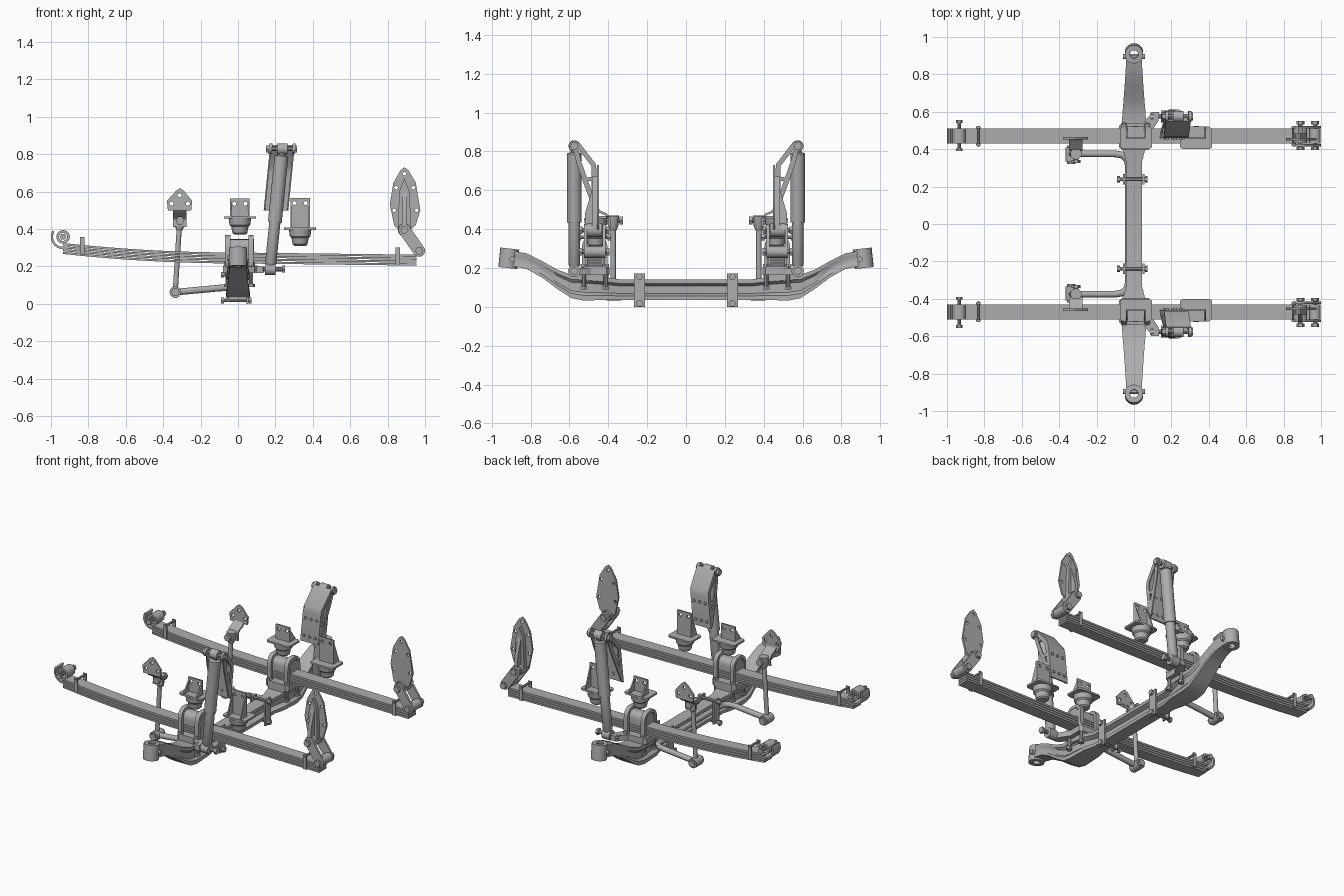
import bpy, bmesh, math
from mathutils import Vector

cube = bpy.data.objects.get("Cube")
if cube:
    bpy.data.objects.remove(cube)

steel = bpy.data.materials.new("grey_steel")
steel.use_nodes = True
GREY = (0.42, 0.42, 0.42, 1)
steel.diffuse_color = GREY
steel.node_tree.nodes["Principled BSDF"].inputs["Base Color"].default_value = GREY


def finish(name, bm, mirror=True):
    """Turn a bmesh into a shaded object, mirrored across the centre line."""
    bmesh.ops.recalc_face_normals(bm, faces=bm.faces)
    me = bpy.data.meshes.new(name)
    bm.to_mesh(me)
    bm.free()
    me.materials.append(steel)
    me.shade_smooth()
    me.set_sharp_from_angle(angle=math.radians(35))
    ob = bpy.data.objects.new(name, me)
    bpy.context.collection.objects.link(ob)
    if mirror:
        mod = ob.modifiers.new("Mirror", 'MIRROR')
        mod.use_axis = (False, True, False)
    return ob


def circle(u, v, r, n=12):
    return [(u + r * math.cos(math.tau * i / n), v + r * math.sin(math.tau * i / n)) for i in range(n)]


def prism(bm, pts, axis, a, b, holes=()):
    """Extrude an outline (with optional round holes) along one axis."""
    place = {'x': lambda p: (a, *p), 'y': lambda p: (p[0], a, p[1]), 'z': lambda p: (*p, a)}[axis]
    edges = []
    for loop in [pts] + [circle(*h) for h in holes]:
        vs = [bm.verts.new(place(p)) for p in loop]
        edges += [bm.edges.new((vs[i - 1], vs[i])) for i in range(len(vs))]
    fill = bmesh.ops.triangle_fill(bm, edges=edges, use_beauty=True)
    faces = [f for f in fill["geom"] if isinstance(f, bmesh.types.BMFace)]
    out = bmesh.ops.extrude_face_region(bm, geom=faces, use_keep_orig=True)
    step = Vector([(b - a) * (axis == k) for k in 'xyz'])
    bmesh.ops.translate(bm, vec=step, verts=[v for v in out["geom"] if isinstance(v, bmesh.types.BMVert)])


def box(bm, x0, x1, y0, y1, z0, z1):
    prism(bm, [(x0, y0), (x1, y0), (x1, y1), (x0, y1)], 'z', z0, z1)


def ribbon(bm, path, t, axis, a, b):
    """Bent strip of thickness t following a 2D path."""
    ps = [Vector(p) for p in path]
    left, right = [], []
    for i, p in enumerate(ps):
        d = (ps[min(i + 1, len(ps) - 1)] - ps[max(i - 1, 0)]).normalized() * t / 2
        left.append((p.x - d.y, p.y + d.x))
        right.append((p.x + d.y, p.y - d.x))
    prism(bm, left + right[::-1], axis, a, b)


def lathe(bm, p, q, profile, n=20, closed=False):
    """Revolve (distance fraction, radius) pairs round the line from p to q."""
    p, q = Vector(p), Vector(q)
    rot = (q - p).to_track_quat('Z', 'Y')
    rings = []
    for t, r in profile:
        c = p.lerp(q, t)
        rings.append([bm.verts.new(c + rot @ Vector((u, v, 0))) for u, v in circle(0, 0, r, n)])
    pairs = list(zip(rings, rings[1:] + rings[:1])) if closed else list(zip(rings, rings[1:]))
    for r0, r1 in pairs:
        for i in range(n):
            bm.faces.new((r0[i - 1], r0[i], r1[i], r1[i - 1]))
    if not closed:
        bm.faces.new(rings[0][::-1])
        bm.faces.new(rings[-1])


def rod(bm, p, q, r, n=14):
    lathe(bm, p, q, [(0, r), (1, r)], n)


def tube(bm, p, q, r, hole, n=20):
    lathe(bm, p, q, [(0, hole), (0, r), (1, r), (1, hole)], n, True)


def bolt(bm, p, q, r):
    """Pin with a hexagonal head at both ends."""
    rod(bm, p, q, r, 10)
    p, q = Vector(p), Vector(q)
    d = (q - p).normalized() * r * 1.4
    rod(bm, p, p + d, r * 1.8, 6)
    rod(bm, q - d, q, r * 1.8, 6)


MID = 0.47   # centre line of each spring

# Forged axle beam: I-section lofted along y, thickening into the raised arms
bm = bmesh.new()
stations = [  # y, bottom, top, half width, web share
    (0, .035, .14, .042, .3), (.33, .035, .14, .042, .3), (.4, .035, .15, .06, .5),
    (.53, .033, .165, .065, .8), (.59, .045, .165, .062, .8), (.66, .09, .19, .056, .8),
    (.74, .15, .235, .05, .85), (.82, .195, .275, .045, .9), (.9, .21, .29, .04, .95)]
rings = []
for y, lo, hi, w, share in stations:
    web, f = w * share, (hi - lo) * .2
    half = [(w, lo), (w, lo + f), (web, lo + f * 1.6), (web, hi - f * 1.6), (w, hi - f), (w, hi)]
    outline = half + [(-x, z) for x, z in half[::-1]]
    rings.append([bm.verts.new((x, y, z)) for x, z in outline])
for r0, r1 in zip(rings, rings[1:]):
    for i in range(len(r0)):
        bm.faces.new((r0[i - 1], r0[i], r1[i], r1[i - 1]))
finish("axle_beam", bm)

# Kingpin bosses with stop lugs
bm = bmesh.new()
tube(bm, (0, .918, .2), (0, .907, .3), .049, .022)
rod(bm, (-.06, .895, .245), (.06, .895, .245), .014)
finish("kingpin_boss", bm)

# Spring seat on the axle
bm = bmesh.new()
prism(bm, [(-.08, .41), (-.06, .395), (.07, .395), (.09, .41), (.09, .525), (.07, .54), (-.06, .54), (-.08, .525)],
      'z', .165, .205)
box(bm, -.055, .06, .4, .54, .13, .17)
finish("spring_seat", bm)

# Leaf pack
def leaf_z(x):
    return .268 + (.058 * x * x if x < 0 else -.012 * x) 

for i in range(4):
    bm = bmesh.new()
    path = [(x / 10, leaf_z(x / 10) - .0155 * i) for x in range(-9, 10)]
    path = [(-.935, leaf_z(-.935) - .0155 * i)] + path + [(.955, leaf_z(.955) - .0155 * i)]
    if i == 1:   # wrapper curl round the front eye
        path = [(-.935 + .06 * math.cos(a), .358 + .06 * math.sin(a))
                for a in [math.radians(150 + 15 * k) for k in range(8)]] + path[1:]
    ribbon(bm, path, .012, 'y', MID - .04, MID + .04)
    finish("spring_leaf_%d" % (i + 1), bm)

# Spring eyes, pins and clips
bm = bmesh.new()
tube(bm, (-.935, .43, .358), (-.935, .51, .358), .036, .022)
tube(bm, (.968, .43, .283), (.968, .51, .283), .03, .012)
bolt(bm, (-.935, .39, .358), (-.935, .555, .358), .01)
finish("spring_eyes", bm)
bm = bmesh.new()
for x, z in ((-.832, .263), (.855, .205)):
    for y in (.42, .512):
        box(bm, x - .012, x + .012, y, y + .008, z, z + .095)
    box(bm, x - .012, x + .012, .42, .52, z, z + .008)
    rod(bm, (x, .415, z + .085), (x, .525, z + .085), .008, 8)
finish("spring_clips", bm)

# Arched clamp block and U-bolts over the springs
def arch(w, top, bottom):
    return [(MID + w, bottom)] + [(MID + w * math.copysign(abs(math.cos(a)) ** .6, math.cos(a)), top - w + w * math.sin(a))
            for a in [math.pi * k / 12 for k in range(13)]] + [(MID - w, bottom)]

bm = bmesh.new()
prism(bm, arch(.045, .345, .274), 'x', -.06, .085)
finish("clamp_block", bm)
bm = bmesh.new()
for x in (-.055, .07):
    ribbon(bm, arch(.056, .358, .2), .02, 'x', x - .014, x + .014)
    for y in (MID - .056, MID + .056):
        bolt(bm, (x, y, .09), (x, y, .22), .011)
finish("u_bolts", bm)

# Anti-roll bar, bent from short rods and balls
bm = bmesh.new()
bend = [(-.335, .375, .062), (-.1, .375, .084), (-.06, .368, .086), (-.037, .345, .087), (-.03, .31, .087), (-.03, 0, .087)]
for p, q in zip(bend, bend[1:]):
    rod(bm, p, q, .018)
    ball = bmesh.ops.create_uvsphere(bm, u_segments=12, v_segments=8, radius=.018)
    bmesh.ops.translate(bm, verts=ball["verts"], vec=q if q[1] else p)
finish("anti_roll_bar", bm)

# Bar clamps on the beam
bm = bmesh.new()
box(bm, .045, .056, .21, .268, 0, .172)
box(bm, -.058, -.047, .21, .268, .01, .165)
for z in (.018, .155):
    bolt(bm, (-.09, .239, z), (.072, .239, z), .01)
finish("bar_clamp", bm)

# Drop links
bm = bmesh.new()
rod(bm, (-.335, .375, .07), (-.312, .375, .44), .014)
lathe(bm, (-.314, .375, .39), (-.31, .375, .47), [(0, .014), (.3, .026), (1, .03)])
rod(bm, (-.335, .335, .062), (-.335, .41, .062), .031)
bolt(bm, (-.31, .325, .445), (-.31, .42, .445), .013)
bolt(bm, (-.335, .32, .062), (-.335, .42, .062), .013)
finish("drop_link", bm)

# Drop link brackets: diamond plate with a bent foot
bm = bmesh.new()
prism(bm, [(-.31, .618), (-.33, .605), (-.38, .55), (-.375, .5), (-.25, .5), (-.245, .55), (-.29, .605)], 'y', .452, .464,
      [(-.312, .58, .011), (-.355, .535, .011), (-.268, .535, .011)])
ribbon(bm, [(.458, .51), (.445, .49), (.41, .475), (.395, .455), (.395, .41)], .012, 'x', -.348, -.275)
finish("link_bracket", bm)

# Bump stops: rubber cone, flange, gussets and drilled plate
for name, x, z, top in (("axle_bump_stop", .01, .455, .562), ("rear_bump_stop", .332, .395, .565)):
    bm = bmesh.new()
    lathe(bm, (x, .465, z - .085), (x, .465, z), [(0, .03), (.1, .04), (.5, .046), (.6, .055), (1, .06)])
    prism(bm, [(x - .085, .41), (x - .07, .4), (x + .07, .4), (x + .085, .41), (x + .085, .51), (x + .07, .52),
               (x - .07, .52), (x - .085, .51)], 'z', z, z + .012)
    prism(bm, [(x - .052, z), (x + .052, z), (x + .052, top), (x - .052, top)], 'y', .455, .466,
          [(x - .03, top - .027, .011), (x + .03, top - .027, .011)])
    for s in (-.052, .044):
        prism(bm, [(.46, z), (.515, z), (.515, z + .02), (.466, top - .02), (.46, top - .02)], 'x', x + s, x + s + .008)
    finish(name, bm)

# Telescopic dampers
lower, upper = Vector((.172, .575, .185)), Vector((.236, .575, .828))
bm = bmesh.new()
lathe(bm, lower, upper, [(.03, .022), (.05, .03), (.39, .03), (.39, .037), (.94, .037), (.95, .02), (1, .02)], 24)
for c, r in ((lower, .032), (upper, .03)):
    rod(bm, c - Vector((.028, 0, 0)), c + Vector((.028, 0, 0)), r, 18)
    bolt(bm, c - Vector((.085, 0, 0)), c + Vector((.08, 0, 0)), .012)
finish("damper", bm)
bm = bmesh.new()
prism(bm, [(.05, .5), (.09, .49), (.13, .55), (.135, .6), (.1, .6), (.05, .54)], 'z', .165, .2)
finish("damper_lower_arm", bm)

# Damper towers: bent back plate with braced sides, leaning with the damper
bm = bmesh.new()
back = [(.555, .845), (.47, .735), (.464, .7), (.464, .5)]
ribbon(bm, back, .01, 'x', .17, .302)
for x in (.17, .294):
    ribbon(bm, [(.575, .84), (.55, .74), (.515, .64), (.47, .52)], .026, 'x', x, x + .008)
    ribbon(bm, [(.56, .838), (.475, .728), (.472, .51)], .024, 'x', x, x + .008)
    ribbon(bm, [(.525, .655), (.47, .66)], .02, 'x', x, x + .008)
    prism(bm, [(.464, .5), (.485, .52), (.51, .62), (.464, .6)], 'x', x, x + .008)
    rod(bm, (x - .004, .575, .828), (x + .012, .575, .828), .028, 16)
for x in (.195, .236, .277):
    for z in (.54, .66):
        rod(bm, (x, .452, z), (x, .475, z), .01, 6)
for v in bm.verts:
    v.co.x += .1 * (v.co.z - .828)
finish("damper_tower", bm)

# Rear shackle hangers: drilled leaf-shaped plate with a raised core
bm = bmesh.new()
prism(bm, [(.89, .73), (.87, .715), (.83, .645), (.812, .53), (.835, .42), (.87, .385), (.91, .385), (.95, .42),
           (.975, .5), (.95, .65), (.91, .715)], 'y', .447, .459,
      [(.89, .695, .01), (.845, .62, .01), (.938, .62, .01), (.835, .5, .01), (.955, .5, .01)])
prism(bm, [(.89, .67), (.862, .6), (.855, .4), (.925, .4), (.918, .6)], 'y', .455, .485)
prism(bm, [(.455, .6), (.485, .6), (.52, .48), (.52, .4), (.455, .4)], 'x', .878, .902)
rod(bm, (.89, .432, .395), (.89, .51, .395), .036, 20)
finish("shackle_hanger", bm)

# Shackles: paired links with two pins
bm = bmesh.new()
a, b = Vector((.89, .395)), Vector((.968, .283))
start = math.atan2(a.y - b.y, a.x - b.x) - math.pi / 2
outline = []
for c, turn in ((a, 0), (b, math.pi)):
    outline += [(c.x + .032 * math.cos(start + turn + math.pi * k / 8), c.y + .032 * math.sin(start + turn + math.pi * k / 8))
                for k in range(9)]
for y in (.415, .511):
    prism(bm, outline, 'y', y, y + .014)
for c in (a, b):
    bolt(bm, (c.x, .395, c.y), (c.x, .55, c.y), .012)
finish("shackle", bm)
